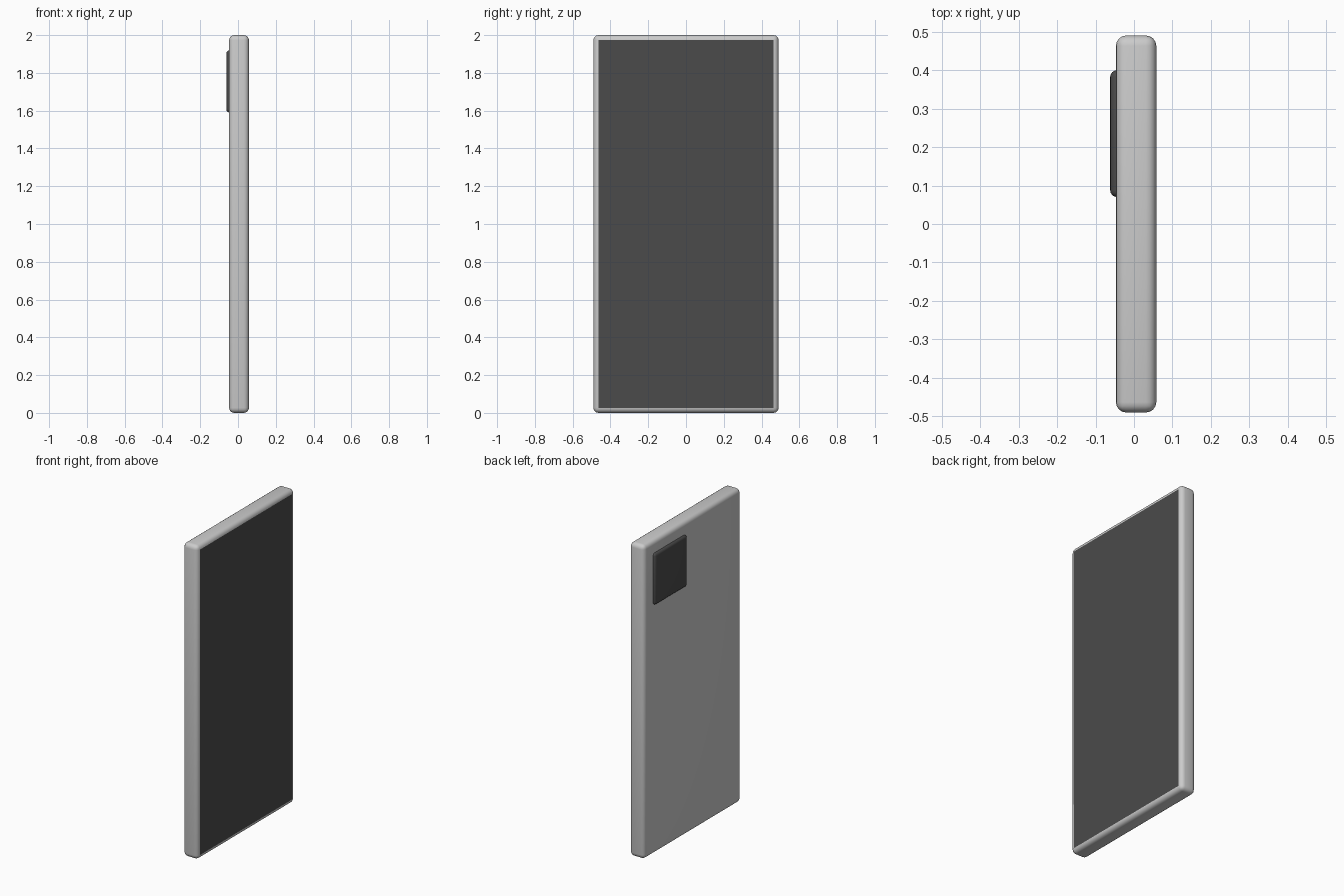
import bpy, bmesh, math

if "Cube" in bpy.data.objects:
    bpy.data.objects.remove(bpy.data.objects["Cube"])


def rounded_box(name, lo, hi, radius, segments=4, open_front=False):
    """Box between two corners with rounded edges; optionally drop its flat +x face."""
    bm = bmesh.new()
    bmesh.ops.create_cube(bm, size=1)
    for v in bm.verts:
        v.co = [(lo[i] + hi[i]) / 2 + v.co[i] * (hi[i] - lo[i]) for i in range(3)]
    bmesh.ops.bevel(bm, geom=bm.edges[:], offset=radius, segments=segments,
                    profile=0.5, affect='EDGES')
    if open_front:
        front = max(bm.faces, key=lambda f: f.calc_center_median().x + f.calc_area())
        bmesh.ops.delete(bm, geom=[front], context='FACES_ONLY')
    mesh = bpy.data.meshes.new(name)
    bm.to_mesh(mesh)
    bm.free()
    return add_object(name, mesh)


def add_object(name, mesh):
    ob = bpy.data.objects.new(name, mesh)
    bpy.context.collection.objects.link(ob)
    bpy.ops.object.select_all(action='DESELECT')
    ob.select_set(True)
    bpy.context.view_layer.objects.active = ob
    bpy.ops.object.shade_smooth_by_angle(angle=math.radians(30))
    return ob


dark = bpy.data.materials.new("dark_glass")
dark.diffuse_color = (0.07, 0.07, 0.07, 1)
dark.use_nodes = True
dark.node_tree.nodes["Principled BSDF"].inputs["Base Color"].default_value = dark.diffuse_color

# Body: slim rounded slab, open where the screen sits
X0, X1, W, H, R = -0.047, 0.058, 0.49, 2.0, 0.027
rounded_box("body", (X0, -W, 0), (X1, W, H), R, open_front=True)

# Screen: flat panel closing the +x face
screen_mesh = bpy.data.meshes.new("screen")
y, z0, z1 = W - R, R, H - R
screen_mesh.from_pydata([(X1, -y, z0), (X1, y, z0), (X1, y, z1), (X1, -y, z1)],
                        [], [(0, 1, 2, 3)])
add_object("screen", screen_mesh).data.materials.append(dark)

# Camera block: rounded box partly sunk into the back
camera = rounded_box("camera_block", (-0.062, 0.07, 1.59), (-0.012, 0.40, 1.92), 0.018)
camera.data.materials.append(dark)
